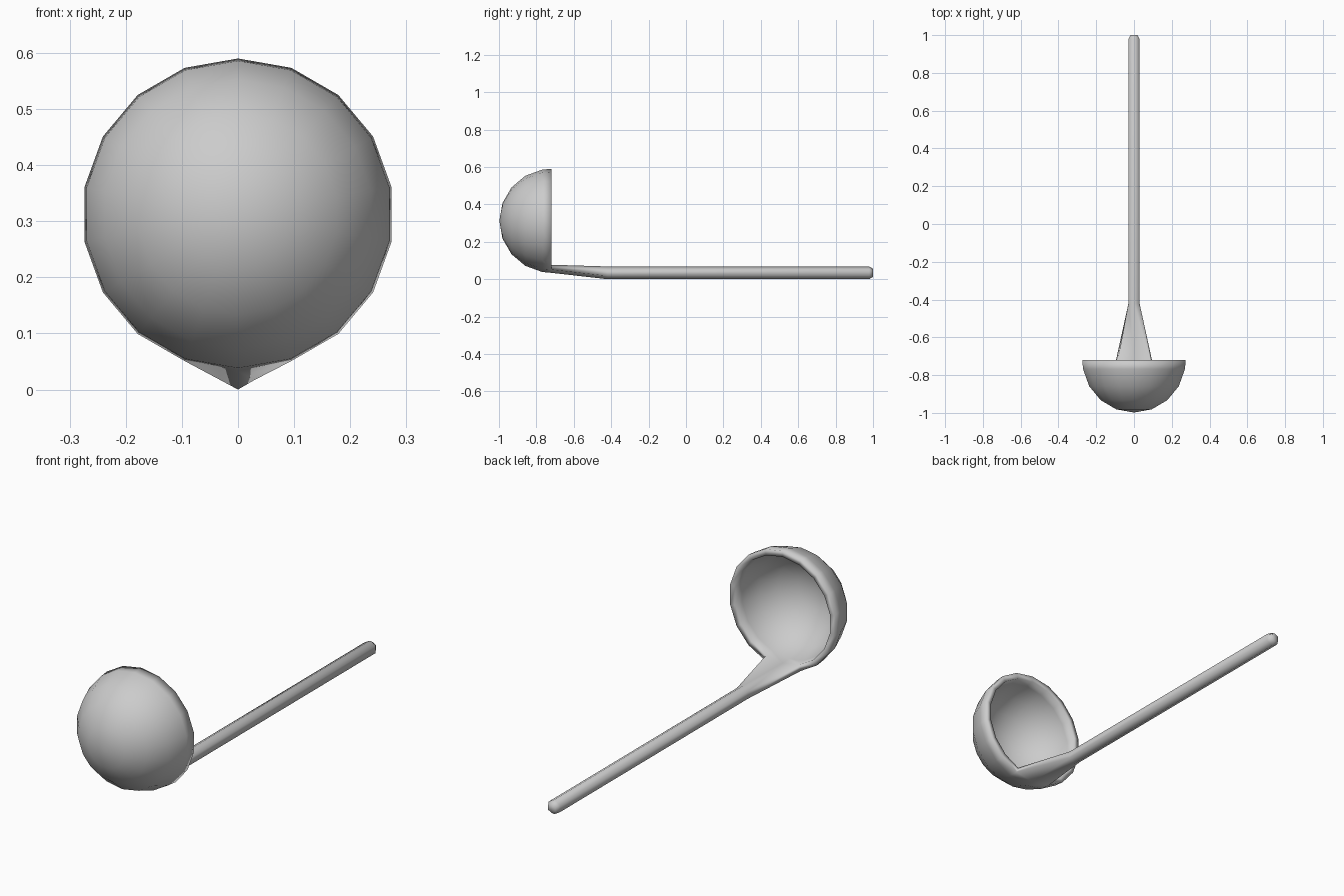
import bpy, bmesh
from math import sin, cos, radians

if "Cube" in bpy.data.objects:
    bpy.data.objects.remove(bpy.data.objects["Cube"])

SEG = 18
RIM_Y, BOWL_Z = -0.72, 0.313
bm = bmesh.new()


def bowl_ring(radius, depth):
    """Ring around the bowl axis (y); index 0 is the lowest vertex."""
    return [bm.verts.new((radius * sin(radians(20 * i)), RIM_Y - depth,
                          BOWL_Z - radius * cos(radians(20 * i)))) for i in range(SEG)]


def bridge(a, b, skip=()):
    n = len(a)
    for i in range(n):
        if i not in skip:
            j = (i + 1) % n
            bm.faces.new((a[i], a[j], b[j], b[i]))


def shell(rim_radius, r):
    """Half-sphere shell from rim to pole; returns the rim ring."""
    rings = [bowl_ring(rim_radius, 0)]
    rings += [bowl_ring(r * sin(radians(a)), r * cos(radians(a))) for a in (80, 60, 40, 20)]
    for a, b in zip(rings, rings[1:]):
        bridge(a, b)
    pole = bm.verts.new((0, RIM_Y - r, BOWL_Z))
    last = rings[-1]
    for i in range(SEG):
        bm.faces.new((last[i], last[(i + 1) % SEG], pole))
    return rings[0]


# Bowl: outer and inner shells, joined by a rim left open where the handle starts
outer = shell(0.278, 0.278)
inner = shell(0.25, 0.25)
bridge(outer, inner, skip=(0, SEG - 1))


# Handle: six-sided bar lofted from the two lowest rim faces
def handle_ring(y, r):
    return [bm.verts.new((r * sin(radians(a)), y, 0.035 - r * cos(radians(a))))
            for a in (-60, 0, 60, 120, 180, 240)]


root = [outer[-1], outer[0], outer[1], inner[1], inner[0], inner[-1]]
sections = [root, handle_ring(-0.42, 0.034), handle_ring(0.98, 0.034), handle_ring(1.0, 0.021)]
for a, b in zip(sections, sections[1:]):
    bridge(a, b)
bm.faces.new(sections[-1])

bmesh.ops.recalc_face_normals(bm, faces=bm.faces)
for f in bm.faces:
    f.smooth = True
# Ground the lowest point and finish
low = min(v.co.z for v in bm.verts)
bmesh.ops.translate(bm, verts=bm.verts, vec=(0, 0, -low))
mesh = bpy.data.meshes.new("ladle")
bm.to_mesh(mesh)
bm.free()
bpy.context.collection.objects.link(bpy.data.objects.new("ladle", mesh))
